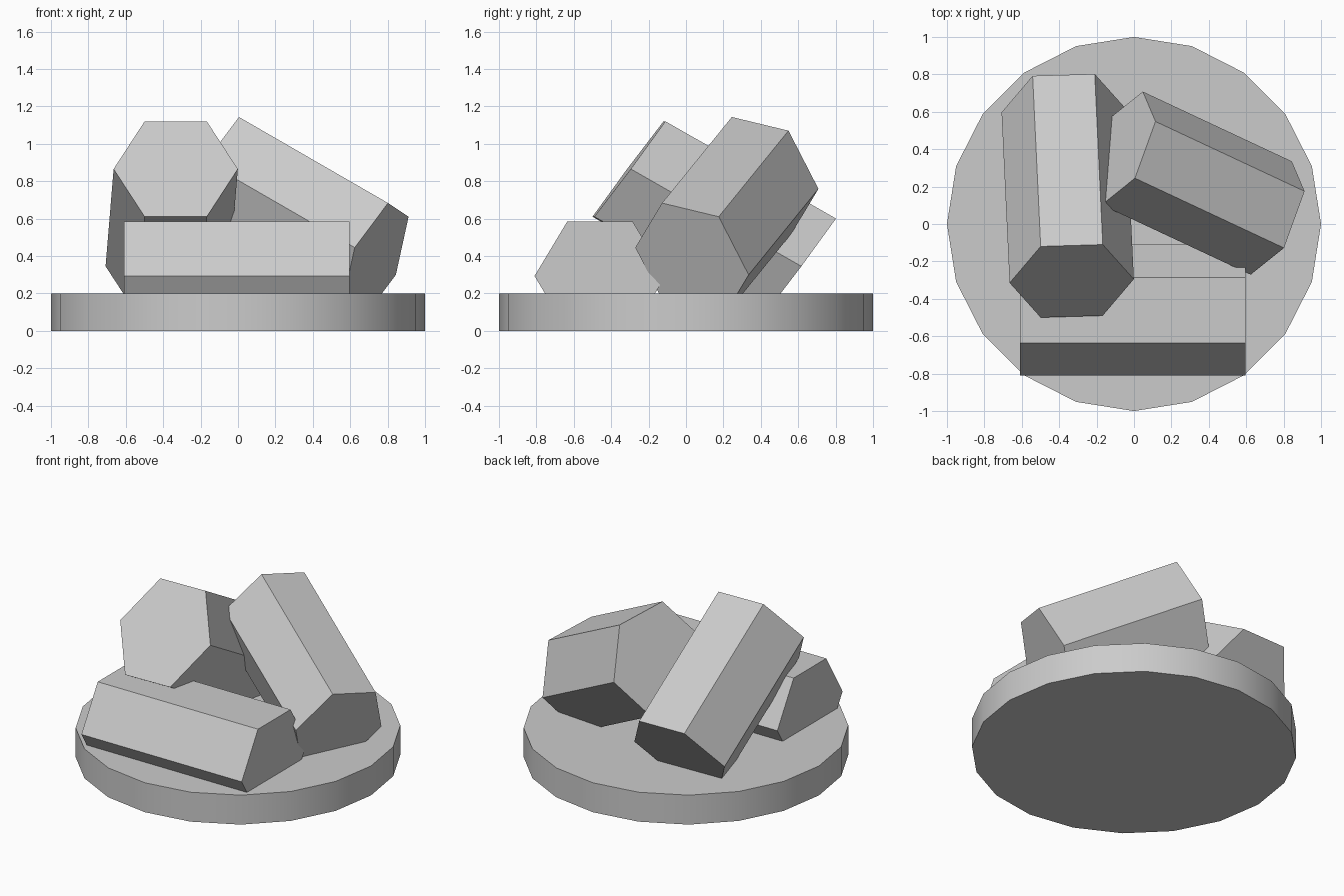
import bpy, bmesh, math
from mathutils import Vector

cube = bpy.data.objects.get("Cube")
if cube:
    bpy.data.objects.remove(cube, do_unlink=True)

# Single stone grey
grey = bpy.data.materials.new("stone grey")
grey.use_nodes = True
colour = (0.6, 0.6, 0.6, 1)
grey.diffuse_color = colour
grey.node_tree.nodes["Principled BSDF"].inputs["Base Color"].default_value = colour


def hex_log(name, centre, p, q, axis):
    """Six-sided log: p and q are neighbouring corners from the end's centre."""
    centre, p, q, axis = map(Vector, (centre, p, q, axis))
    bm = bmesh.new()
    end = bm.faces.new([bm.verts.new(centre + c) for c in (p, q, q - p, -p, -q, p - q)])
    far = bmesh.ops.extrude_face_region(bm, geom=[end], use_keep_orig=True)
    verts = [v for v in far["geom"] if isinstance(v, bmesh.types.BMVert)]
    bmesh.ops.translate(bm, verts=verts, vec=axis)
    bmesh.ops.recalc_face_normals(bm, faces=bm.faces)
    mesh = bpy.data.meshes.new(name)
    bm.to_mesh(mesh)
    bm.free()
    mesh.materials.append(grey)
    bpy.context.collection.objects.link(bpy.data.objects.new(name, mesh))


# Round base with a smooth rim
bpy.ops.mesh.primitive_cylinder_add(vertices=20, radius=1, depth=0.2, location=(0, 0, 0.1))
base = bpy.context.object
base.name = "base_disc"
base.data.materials.append(grey)
bpy.ops.object.shade_smooth_by_angle(angle=math.radians(30))

# Log lying across the front
hex_log("front_log", (-0.61, -0.46, 0.293), (0, 0.35, 0), (0, 0.175, 0.291), (1.205, 0, 0))

# Log leaning forward over the front one
hex_log("right_log", (-0.333, -0.305, 0.865), (0.332, 0.01, 0), (0.166, 0.195, 0.255),
        (-0.043, 0.912, -0.52))

# Log leaning towards the middle from the left side
hex_log("left_log", (0.734, 0.032, 0.372), (0.11, 0.303, -0.073), (0.178, 0.143, 0.238),
        (-0.797, 0.373, 0.46))
